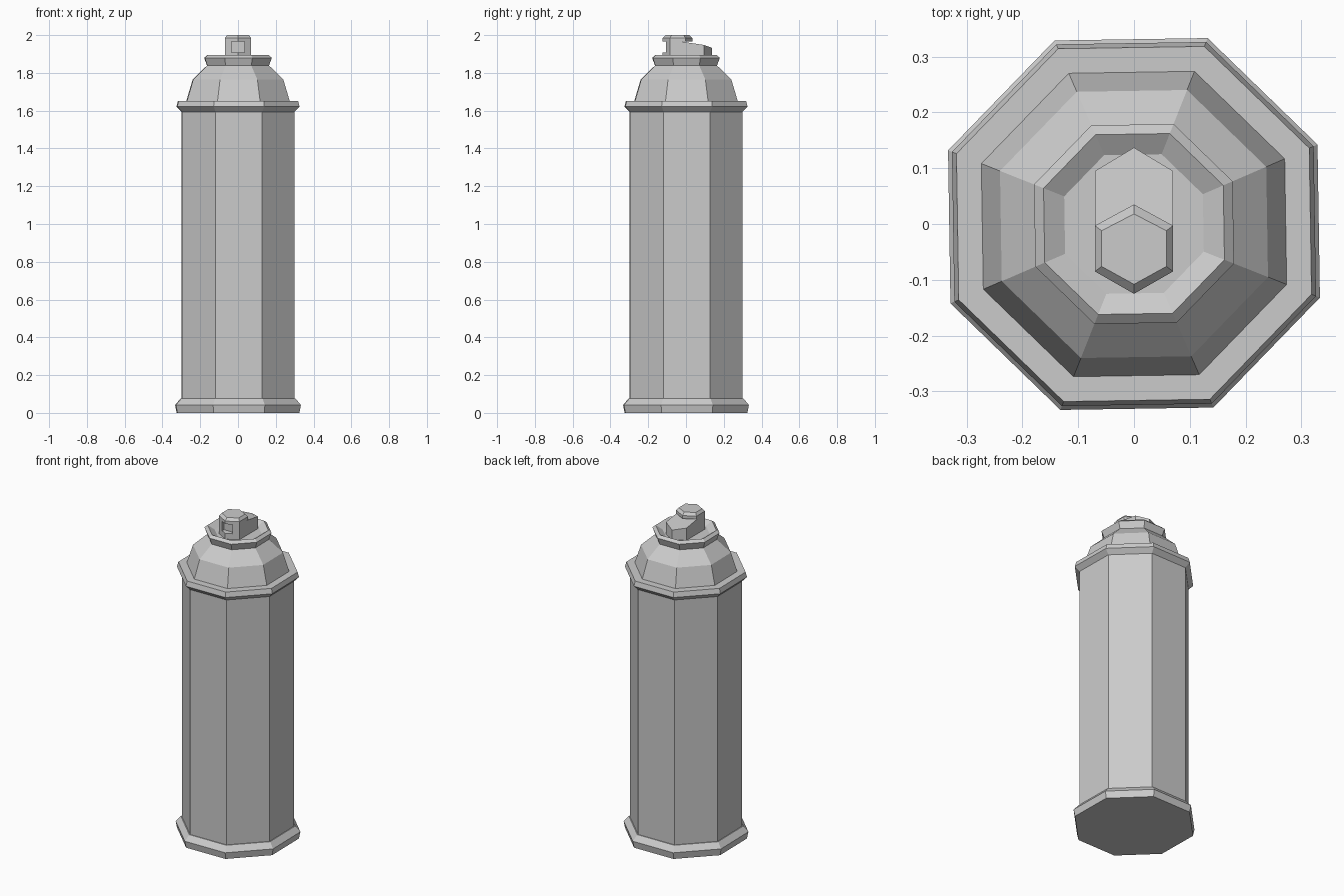
import bpy, bmesh, math

cube = bpy.data.objects.get("Cube")
if cube:
    bpy.data.objects.remove(cube, do_unlink=True)

SIDES = 8
TURN = math.radians(23.4)               # slight twist of the octagon
WIDTH_TO_RADIUS = 1 / math.cos(math.radians(21.6))

grey = bpy.data.materials.new("plain_grey")
grey.use_nodes = True
grey.diffuse_color = (0.6, 0.6, 0.6, 1)
grey.node_tree.nodes["Principled BSDF"].inputs["Base Color"].default_value = (0.6, 0.6, 0.6, 1)


def finish(name, bm):
    bmesh.ops.recalc_face_normals(bm, faces=bm.faces)
    mesh = bpy.data.meshes.new(name)
    bm.to_mesh(mesh)
    bm.free()
    mesh.materials.append(grey)
    obj = bpy.data.objects.new(name, mesh)
    bpy.context.collection.objects.link(obj)
    return obj


def loft(name, rings):
    """Bridge equal-length rings of points and cap both ends."""
    bm = bmesh.new()
    loops = [[bm.verts.new(p) for p in ring] for ring in rings]
    for low, high in zip(loops, loops[1:]):
        for i in range(len(low)):
            j = (i + 1) % len(low)
            bm.faces.new((low[i], low[j], high[j], high[i]))
    bm.faces.new(loops[0])
    bm.faces.new(loops[-1])
    return finish(name, bm)


def octagon(half_width, z):
    r = half_width * WIDTH_TO_RADIUS
    angles = [TURN + i * math.tau / SIDES for i in range(SIDES)]
    return [(r * math.cos(a), r * math.sin(a), z) for a in angles]


def turned(name, profile):
    return loft(name, [octagon(w, z) for w, z in profile])


# Can: foot, body, rim, domed shoulder and dished collar
turned("foot", [(0.325, 0), (0.333, 0.042), (0.305, 0.075), (0.29, 0.075)])
turned("body", [(0.30, 0.03), (0.30, 1.61)])
turned("rim", [(0.30, 1.594), (0.326, 1.622), (0.318, 1.652), (0.27, 1.652)])
turned("shoulder", [(0.277, 1.64), (0.24, 1.765), (0.163, 1.84)])
turned("collar", [(0.163, 1.835), (0.179, 1.88), (0.162, 1.895), (0.125, 1.872)])


# Spray button: stretched hexagon whose rear slopes down
def hexagon(half_x, front, front_side, back_side, back, height):
    points = [(0, front), (half_x, front_side), (half_x, back_side),
              (0, back), (-half_x, back_side), (-half_x, front_side)]
    return [(x, y, height(y)) for x, y in points]


button = loft("spray_button", [
    hexagon(0.07, -0.125, -0.085, 0.095, 0.137, lambda y: 1.865),
    hexagon(0.07, -0.125, -0.085, 0.095, 0.137, lambda y: min(1.975, 1.982 - 0.36 * y)),
])
loft("button_cap", [
    hexagon(0.07, -0.125, -0.085, -0.003, 0.035, lambda y: 1.965),
    hexagon(0.07, -0.125, -0.085, -0.003, 0.035, lambda y: 1.984),
    hexagon(0.058, -0.108, -0.076, -0.012, 0.018, lambda y: 2.0),
])

# Nozzle recess cut into the front of the button
bm = bmesh.new()
bmesh.ops.create_cube(bm, size=1)
bmesh.ops.scale(bm, vec=(0.07, 0.1, 0.06), verts=bm.verts)
bmesh.ops.translate(bm, vec=(0, -0.137, 1.937), verts=bm.verts)
cutter = finish("recess_cutter", bm)
cutter.hide_render = True
cutter.hide_viewport = True
cut = button.modifiers.new("recess", "BOOLEAN")
cut.object = cutter
cut.operation = "DIFFERENCE"
cut.solver = "EXACT"
